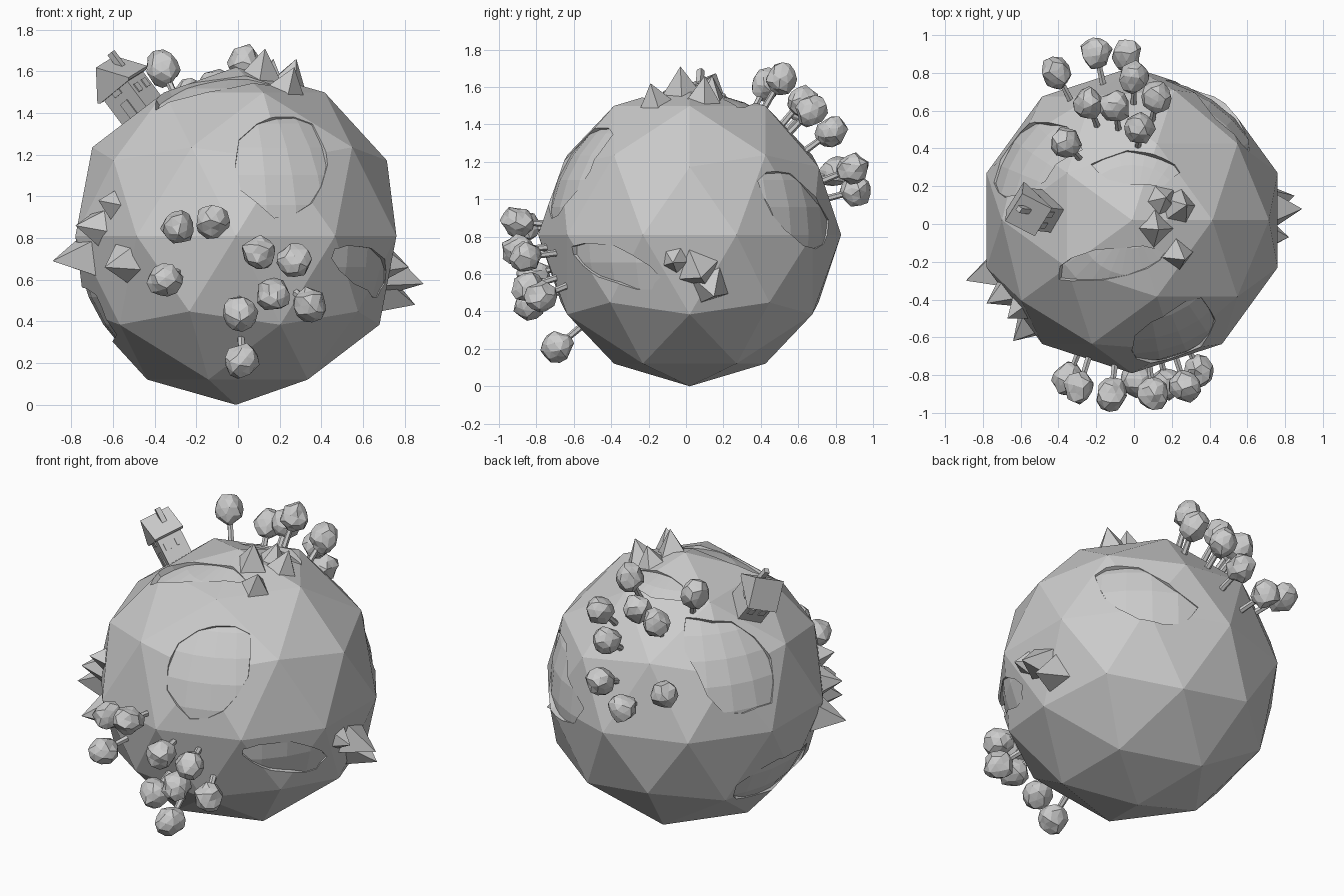
import bpy, bmesh, math, random
from mathutils import Vector, Matrix

if "Cube" in bpy.data.objects:
    bpy.data.objects.remove(bpy.data.objects["Cube"])

random.seed(4)
C = Vector((-0.01, 0.02, 0.81))   # planet centre
R, WATER, ROOT = 0.81, 0.765, 0.70


def make(name, bm):
    me = bpy.data.meshes.new(name)
    bm.to_mesh(me)
    bm.free()
    ob = bpy.data.objects.new(name, me)
    bpy.context.collection.objects.link(ob)
    return ob


def frame(d, roll=0.0):
    return d.to_track_quat('Z', 'Y').to_matrix().to_4x4() @ Matrix.Rotation(roll, 4, 'Z')


def on_sphere(view, a, b, r=0.79):
    """Offset from the planet centre of a point read in a flat view."""
    u = a - (C.x if view in ('front', 'top') else C.y)
    v = b - (C.y if view == 'top' else C.z)
    w = math.sqrt(max(0.02, r * r - u * u - v * v))
    return Vector({'front': (u, -w, v), 'top': (u, v, w),
                   'right': (w, u, v), 'left': (-w, u, v)}[view])


def bake(ob, cutter, op):
    m = ob.modifiers.new('cut', 'BOOLEAN')
    m.operation, m.object, m.solver = op, cutter, 'EXACT'
    bpy.context.view_layer.update()
    dg = bpy.context.evaluated_depsgraph_get()
    me = bpy.data.meshes.new_from_object(ob.evaluated_get(dg))
    ob.modifiers.clear()
    ob.data = me


# Lakes as ragged ellipses: view, centre, half sizes, tilt in degrees
lakes = [('front', .23, 1.16, .23, .27, 0),
         ('right', -.38, .64, .25, .09, -25),
         ('top', -.12, -.21, .30, .08, 10),
         ('top', .01, .30, .24, .09, -5),
         ('right', .60, .95, .26, .13, -50),
         ('left', .36, 1.19, .20, .27, 0),
         ('left', .06, .43, .33, .15, -5)]
bm = bmesh.new()
for view, a, b, ra, rb, tilt in lakes:
    t, n, dirs = math.radians(tilt), 14, []
    for i in range(n):
        ang = 2 * math.pi * i / n
        k = random.uniform(.86, 1.1)
        p, q = ra * k * math.cos(ang), rb * k * math.sin(ang)
        dirs.append(on_sphere(view, a + p * math.cos(t) - q * math.sin(t),
                              b + p * math.sin(t) + q * math.cos(t)).normalized())
    lo = [bm.verts.new(C + d * 0.74) for d in dirs]
    hi = [bm.verts.new(C + d) for d in dirs]
    bm.faces.new(lo)
    bm.faces.new(hi)
    for i in range(n):
        j = (i + 1) % n
        bm.faces.new((lo[i], lo[j], hi[j], hi[i]))
bmesh.ops.triangulate(bm, faces=bm.faces[:])
bmesh.ops.recalc_face_normals(bm, faces=bm.faces[:])
cutter = make('lake_cutter', bm)
cutter.hide_render = True

# Planet with the lake basins cut out
bm = bmesh.new()
bmesh.ops.create_icosphere(bm, subdivisions=2, radius=R, matrix=Matrix.Translation(C))
planet = make('planet', bm)
bake(planet, cutter, 'DIFFERENCE')

# Water: a rounder sphere trimmed to the basins, outer skin only
bm = bmesh.new()
bmesh.ops.create_uvsphere(bm, u_segments=32, v_segments=16, radius=WATER, matrix=Matrix.Translation(C))
water = make('water', bm)
bake(water, cutter, 'INTERSECT')
bm = bmesh.new()
bm.from_mesh(water.data)
bm.normal_update()
inner = [f for f in bm.faces
         if f.normal.dot((f.calc_center_median() - C).normalized()) < 0.9]
bmesh.ops.delete(bm, geom=inner, context='FACES')
bm.to_mesh(water.data)
bm.free()
bpy.data.objects.remove(cutter)


# Trees: a thin trunk and a lumpy crown standing along the radius
def tree(name, rel):
    d, dist = rel.normalized(), rel.length
    bm = bmesh.new()
    bmesh.ops.create_cone(bm, cap_ends=True, segments=6, radius1=.02, radius2=.015, depth=dist - ROOT,
                          matrix=Matrix.Translation(C + d * (dist + ROOT) / 2) @ frame(d))
    make(name + '_trunk', bm)
    bm = bmesh.new()
    bmesh.ops.create_icosphere(bm, subdivisions=2, radius=.086)
    for v in bm.verts:
        v.co *= random.uniform(.86, 1.1)
    bmesh.ops.transform(bm, verts=bm.verts[:], matrix=Matrix.Translation(C + rel) @
                        frame(d, random.uniform(0, 6)) @ Matrix.Diagonal((.95, .95, 1.05, 1)))
    make(name + '_crown', bm)


front = [(-.29, .85), (-.12, .88), (.10, .73), (.27, .69), (-.35, .60), (.17, .53), (.34, .48),
         (.01, .44), (.02, .21)]
back = [(-.20, .91), (-.04, .89), (0, .78), (.12, .67), (-.10, .62), (-.24, .64), (-.41, .80),
        (-.36, .43), (.03, .51)]
for i, p in enumerate(front):
    tree(f'front_tree_{i}', on_sphere('front', *p, .93))
for i, p in enumerate(back):
    tree(f'back_tree_{i}', on_sphere('top', *p, .968 if i > 6 else .94))

# Mountains: clusters of four and five sided peaks
peaks = [(.13, -.03, 1.71), (.28, .10, 1.66), (.27, -.19, 1.62), (.17, .14, 1.66),
         (-.89, -.30, .69), (-.78, -.42, .86), (-.67, -.50, .98), (-.64, -.62, .66),
         (.89, .08, .58), (.82, -.07, .66), (.85, .15, .48)]
for i, p in enumerate(peaks):
    rel = Vector(p) - C
    d, h = rel.normalized(), rel.length - ROOT
    bm = bmesh.new()
    bmesh.ops.create_cone(bm, cap_ends=True, segments=4 + i % 2, radius1=.05 + .45 * h, radius2=0, depth=h,
                          matrix=Matrix.Translation(C + d * (ROOT + h / 2)) @ frame(d, random.uniform(0, 6)))
    make(f'mountain_{i}', bm)

# House frame: z away from the planet, y along the ridge, x across
hz = Vector((-.6, .065, .8)).normalized()
hy = Vector((.43, .80, .39))
hy = (hy - hz * hy.dot(hz)).normalized()
H = Matrix((hy.cross(hz), hy, hz)).transposed().to_4x4()
H.translation = C


def extrude_profile(name, right_half, half):
    """Mirror a half profile in x and extrude it along the ridge."""
    prof = right_half + [(-x, z) for x, z in reversed(right_half) if x]
    bm = bmesh.new()
    a, b = ([bm.verts.new((x, y, z)) for x, z in prof] for y in (-half, half))
    bm.faces.new(a)
    bm.faces.new(b)
    for i in range(len(prof)):
        j = (i + 1) % len(prof)
        bm.faces.new((a[i], a[j], b[j], b[i]))
    bmesh.ops.recalc_face_normals(bm, faces=bm.faces[:])
    bmesh.ops.transform(bm, matrix=H, verts=bm.verts[:])
    make(name, bm)


def box(name, loc, size):
    bm = bmesh.new()
    bmesh.ops.create_cube(bm, size=1, matrix=H @ Matrix.Translation(loc) @ Matrix.Diagonal((*size, 1)))
    make(name, bm)


extrude_profile('house_walls', [(.09, ROOT), (.09, .92), (0, 1.025)], .075)
extrude_profile('house_roof', [(.108, .90), (.12, .91), (0, 1.047)], .09)
box('chimney', (.045, .02, 1.02), (.03, .03, .09))
for s in (-1, 1):
    for y in (-.035, .035):
        box('side_window', (s * .09, y, .85), (.012, .035, .045))
    box('end_window', (0, s * .075, .90), (.05, .012, .05))
box('door', (0, -.075, .785), (.05, .012, .10))
